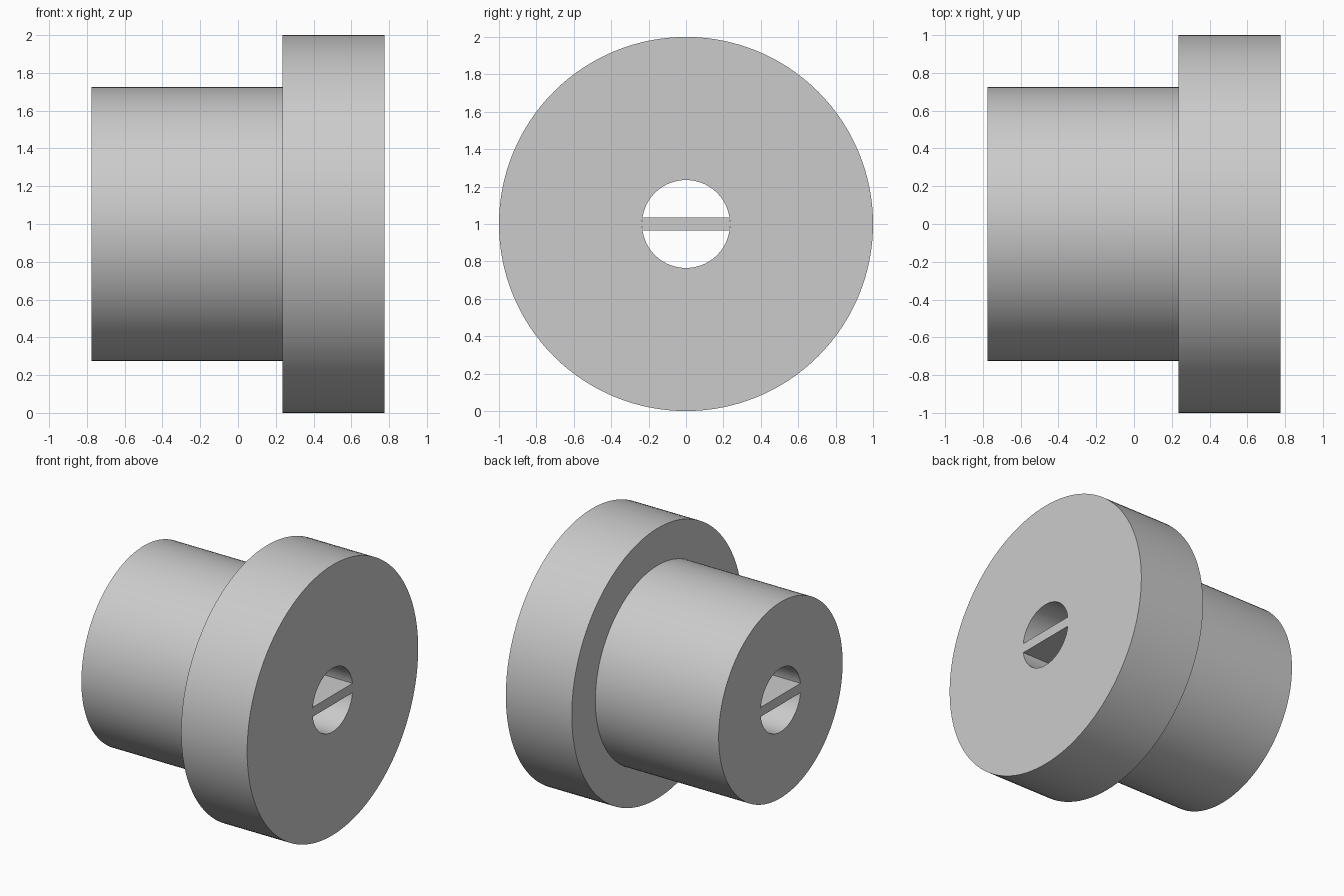
import bpy
import bmesh
import math
from mathutils import Vector

cube = bpy.data.objects.get("Cube")
if cube:
    bpy.data.objects.remove(cube, do_unlink=True)

SEGMENTS = 128
CENTRE = Vector((0, 0, 1))
X_END, X_STEP = 0.775, 0.235
R_FLANGE, R_BARREL, R_BORE = 1.0, 0.725, 0.235
WEB_HALF = 0.035

grey = bpy.data.materials.new("plain grey")
grey.use_nodes = True
colour = (0.6, 0.6, 0.6, 1)
grey.diffuse_color = colour
grey.node_tree.nodes["Principled BSDF"].inputs["Base Color"].default_value = colour


def finish(name, bm):
    """Turn a bmesh into a grey, smooth-shaded object with crisp edges."""
    bmesh.ops.recalc_face_normals(bm, faces=bm.faces)
    mesh = bpy.data.meshes.new(name)
    bm.to_mesh(mesh)
    bm.free()
    mesh.materials.append(grey)
    obj = bpy.data.objects.new(name, mesh)
    bpy.context.collection.objects.link(obj)
    bpy.ops.object.select_all(action="DESELECT")
    obj.select_set(True)
    bpy.context.view_layer.objects.active = obj
    bpy.ops.object.shade_smooth_by_angle(angle=math.radians(30))
    return obj


# Flanged bushing: closed profile of (x, radius) lathed around the x axis
profile = [(-X_END, R_BORE), (-X_END, R_BARREL), (X_STEP, R_BARREL),
           (X_STEP, R_FLANGE), (X_END, R_FLANGE), (X_END, R_BORE)]
bm = bmesh.new()
verts = [bm.verts.new((x, 0, CENTRE.z + r)) for x, r in profile]
edges = [bm.edges.new((a, b)) for a, b in zip(verts, verts[1:] + verts[:1])]
bmesh.ops.spin(bm, geom=verts + edges, cent=CENTRE, axis=(1, 0, 0),
               angle=math.tau, steps=SEGMENTS, use_merge=True)
bmesh.ops.remove_doubles(bm, verts=bm.verts, dist=0.0001)
finish("flanged_bushing", bm)

# Flat web across the bore, its side edges following the bore wall
bm = bmesh.new()
tilt = math.asin(WEB_HALF / R_BORE)
angles = [-tilt, 0, tilt, math.pi - tilt, math.pi, math.pi + tilt]
ring = [bm.verts.new((-X_END, R_BORE * math.cos(a), CENTRE.z + R_BORE * math.sin(a)))
        for a in angles]
cap = bm.faces.new(ring)
extruded = bmesh.ops.extrude_face_region(bm, geom=[cap], use_keep_orig=True)["geom"]
moved = [v for v in extruded if isinstance(v, bmesh.types.BMVert)]
bmesh.ops.translate(bm, verts=moved, vec=(2 * X_END, 0, 0))
finish("bore_web", bm)
